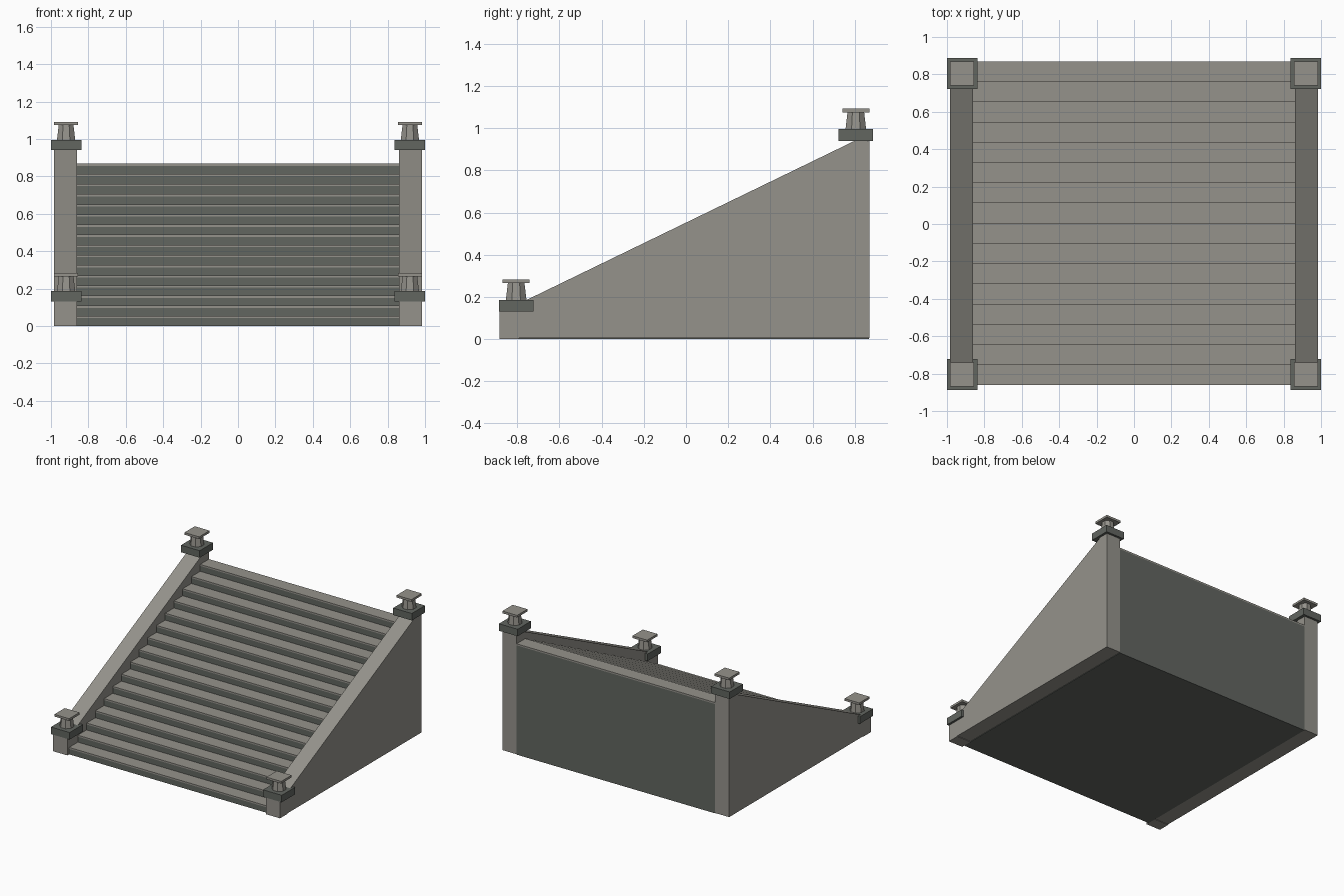
import bpy, bmesh, math
from mathutils import Matrix

if "Cube" in bpy.data.objects:
    bpy.data.objects.remove(bpy.data.objects["Cube"])


def material(name, rgb):
    m = bpy.data.materials.new(name)
    m.diffuse_color = (*rgb, 1)
    m.use_nodes = True
    m.node_tree.nodes["Principled BSDF"].inputs["Base Color"].default_value = m.diffuse_color
    return m


LIGHT = material("light stone", (0.30, 0.29, 0.26))
DARK = material("dark stone", (0.122, 0.133, 0.118))


def finish(name, bm, mat):
    bmesh.ops.recalc_face_normals(bm, faces=bm.faces)
    me = bpy.data.meshes.new(name)
    bm.to_mesh(me)
    bm.free()
    me.materials.append(mat)
    ob = bpy.data.objects.new(name, me)
    bpy.context.collection.objects.link(ob)
    return ob


def box(bm, x0, x1, y0, y1, z0, z1):
    mat = Matrix.Translation(((x0 + x1) / 2, (y0 + y1) / 2, (z0 + z1) / 2)) @ \
        Matrix.Diagonal((x1 - x0, y1 - y0, z1 - z0, 1))
    bmesh.ops.create_cube(bm, size=1, matrix=mat)


def extrude_profile(name, yz, x0, x1, mat):
    """Extrude a side profile along x."""
    bm = bmesh.new()
    face = bm.faces.new([bm.verts.new((x0, y, z)) for y, z in yz])
    ext = bmesh.ops.extrude_face_region(bm, geom=[face])["geom"]
    bmesh.ops.translate(bm, vec=(x1 - x0, 0, 0),
                        verts=[v for v in ext if isinstance(v, bmesh.types.BMVert)])
    return finish(name, bm, mat)


# Staircase: dark stepped core with thin light tread slabs
N, Y0, Y1, H, HALF = 16, -0.862, 0.868, 0.868, 0.86
SLAB = 0.012
run, rise = (Y1 - Y0) / N, H / N
core = [(Y1, 0), (Y0, 0)]
treads = bmesh.new()
for i in range(N):
    y, z = Y0 + i * run, (i + 1) * rise
    core += [(y, z - SLAB), (y + run, z - SLAB)]
    box(treads, -HALF, HALF, y, y + run, z - SLAB, z)
extrude_profile("stair_core", core, -HALF, HALF, DARK)
finish("stair_treads", treads, LIGHT)

# Side walls, sloped rails and newel posts, both sides
OUT, SLOPE = 0.983, 0.485


def wall_top(y):
    return 0.94 + (y - 0.87) * SLOPE


for side, s in (("left", -1), ("right", 1)):
    a, b = s * HALF, s * OUT
    extrude_profile(side + "_wall",
                    [(-0.793, 0.004), (0.87, 0.004), (0.87, 0.94), (-0.793, wall_top(-0.793))],
                    a, b, LIGHT)
    yf, yb = -0.76, 0.80
    extrude_profile(side + "_rail",
                    [(yf, wall_top(yf)), (0.865, wall_top(0.865)),
                     (yb, wall_top(yb) + 0.034), (yf, wall_top(yf) + 0.034)], a, b, LIGHT)
    bm = bmesh.new()
    box(bm, min(a, b), max(a, b), -0.884, -0.792, 0, 0.135)
    finish(side + "_front_post", bm, LIGHT)

    for end, yc, z in (("front", -0.805, 0.131), ("back", 0.805, 0.94)):
        xc = s * 0.919
        # dark square cap
        bm = bmesh.new()
        box(bm, xc - 0.081, xc + 0.081, yc - 0.082, yc + 0.082, z, z + 0.055)
        finish(f"{side}_{end}_cap", bm, DARK)
        # tapered eight-sided neck
        bm = bmesh.new()
        k = 1 / math.cos(math.pi / 8)
        bmesh.ops.create_cone(bm, cap_ends=True, segments=8, radius1=0.049 * k,
                              radius2=0.039 * k, depth=0.085,
                              matrix=Matrix.Translation((xc, yc, z + 0.0955)) @
                              Matrix.Rotation(math.pi / 8, 4, "Z"))
        finish(f"{side}_{end}_neck", bm, LIGHT)
        # thin top plate
        bm = bmesh.new()
        box(bm, xc - 0.064, xc + 0.064, yc - 0.064, yc + 0.064, z + 0.135, z + 0.152)
        finish(f"{side}_{end}_plate", bm, LIGHT)
